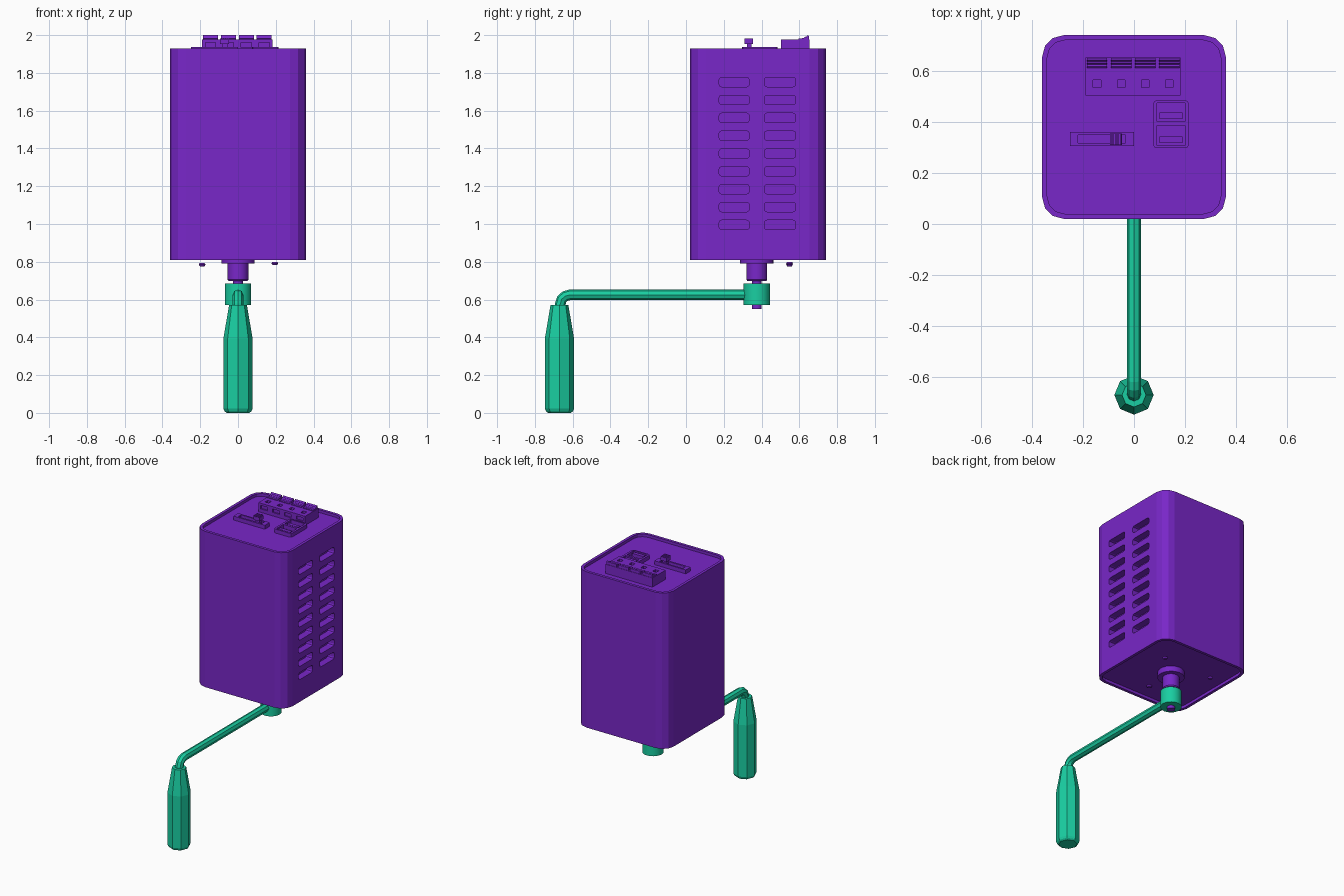
import bpy, bmesh, math
from mathutils import Vector, Matrix

if "Cube" in bpy.data.objects:
    bpy.data.objects.remove(bpy.data.objects["Cube"])


def material(name, rgb):
    m = bpy.data.materials.new(name)
    m.diffuse_color = (*rgb, 1)
    m.use_nodes = True
    m.node_tree.nodes["Principled BSDF"].inputs["Base Color"].default_value = m.diffuse_color
    return m


PURPLE = material("purple", (0.19, 0.02, 0.58))
GREEN = material("green", (0.01, 0.62, 0.36))


def finish(name, bm, mat=PURPLE, smooth=False):
    bmesh.ops.recalc_face_normals(bm, faces=bm.faces)
    me = bpy.data.meshes.new(name)
    bm.to_mesh(me)
    bm.free()
    ob = bpy.data.objects.new(name, me)
    bpy.context.collection.objects.link(ob)
    me.materials.append(mat)
    if smooth:
        bpy.ops.object.select_all(action='DESELECT')
        ob.select_set(True)
        bpy.context.view_layer.objects.active = ob
        bpy.ops.object.shade_smooth_by_angle(angle=math.radians(35))
    return ob


def add_box(bm, x, y, z, round_axis=None, r=0, seg=3):
    """Box from ranges; optionally rounds the edges parallel to one axis."""
    c = Vector([(a + b) / 2 for a, b in (x, y, z)])
    s = [b - a for a, b in (x, y, z)]
    vs = bmesh.ops.create_cube(bm, size=1, matrix=Matrix.Translation(c) @ Matrix.Diagonal((*s, 1)))["verts"]
    if round_axis is not None:
        edges = {e for v in vs for e in v.link_edges}
        edges = [e for e in edges
                 if abs((e.verts[0].co - e.verts[1].co).normalized()[round_axis]) > 0.9]
        bmesh.ops.bevel(bm, geom=edges, offset=r, segments=seg, profile=0.5, affect='EDGES')


def boxes(name, ranges, **kw):
    bm = bmesh.new()
    for b in ranges:
        add_box(bm, *b, **kw)
    return finish(name, bm)


def lathe(name, profile, x, y, sides, mat=PURPLE, smooth=False):
    """Closed solid turned about a vertical axis from (radius, z) points."""
    bm = bmesh.new()
    rings = [[bm.verts.new((x + r * math.cos(2 * math.pi * i / sides),
                            y + r * math.sin(2 * math.pi * i / sides), z))
              for i in range(sides)] for r, z in profile]
    for a, b in zip(rings, rings[1:]):
        for i in range(sides):
            j = (i + 1) % sides
            bm.faces.new((a[i], a[j], b[j], b[i]))
    bm.faces.new(rings[0])
    bm.faces.new(rings[-1])
    return finish(name, bm, mat, smooth)


def cut(ob, cutter):
    mod = ob.modifiers.new("pockets", 'BOOLEAN')
    mod.operation = 'DIFFERENCE'
    mod.solver = 'EXACT'
    mod.object = cutter
    bpy.context.view_layer.objects.active = ob
    bpy.ops.object.modifier_apply(modifier=mod.name)
    bpy.data.objects.remove(cutter)


# Housing: rounded box with a recessed lid and base
bm = bmesh.new()
add_box(bm, (-0.36, 0.36), (0.02, 0.74), (0.81, 1.93), round_axis=2, r=0.085)
for sign in (1, -1):
    face = max(bm.faces, key=lambda f: f.normal.z * sign + f.calc_area())
    face = next(f for f in bm.faces if f.normal.z * sign > 0.9)
    bmesh.ops.inset_region(bm, faces=[face], thickness=0.02, use_even_offset=True)
    new = bmesh.ops.extrude_face_region(bm, geom=[face])["geom"]
    if face.is_valid:
        bmesh.ops.delete(bm, geom=[face], context='FACES_ONLY')
    bmesh.ops.translate(bm, vec=(0, 0, -0.02 * sign),
                        verts=[g for g in new if isinstance(g, bmesh.types.BMVert)])
housing = finish("housing", bm)

# Vent slots, right side only
slots = boxes("vent_cutter",
              [((0.31, 0.40), y, (0.97 + 0.0945 * i, 1.02 + 0.0945 * i))
               for i in range(9) for y in ((0.175, 0.335), (0.415, 0.58))],
              round_axis=0, r=0.014, seg=2)
cut(housing, slots)

# Terminal block with wire holes, dividers and ridged levers
pitch = [-0.145 + 0.0945 * i for i in range(4)]
block = boxes("terminal_block", [((-0.19, 0.182), (0.503, 0.653), (1.905, 1.976))])
cut(block, boxes("wire_hole_cutter",
                 [((x - 0.015, x + 0.015), (0.535, 0.565), (1.94, 2.0)) for x in pitch]
                 + [((x - 0.027, x + 0.027), (0.49, 0.512), (1.935, 1.96)) for x in pitch]))
bm = bmesh.new()
for x in pitch:
    prof = [(0.596, 1.97), (0.596, 1.981), (0.612, 1.981), (0.618, 1.986), (0.624, 1.984),
            (0.63, 1.992), (0.636, 1.99), (0.643, 2.0), (0.65, 1.996), (0.65, 1.97)]
    f = bm.faces.new([bm.verts.new((x - 0.04, y, z)) for y, z in prof])
    g = bmesh.ops.extrude_face_region(bm, geom=[f], use_keep_orig=True)["geom"]
    bmesh.ops.translate(bm, vec=(0.08, 0, 0), verts=[v for v in g if isinstance(v, bmesh.types.BMVert)])
finish("terminal_levers", bm)

# Twin charging ports with tongues
ports = boxes("port_plate", [((0.075, 0.215), (0.297, 0.485), (1.90, 1.938))], round_axis=2, r=0.015, seg=2)
openings = ((0.308, 0.386), (0.402, 0.474))
cut(ports, boxes("port_cutter", [((0.09, 0.2), y, (1.908, 1.95)) for y in openings]))
boxes("port_tongues", [((0.1, 0.19), (y[0] + 0.01, y[0] + 0.034), (1.9, 1.934)) for y in openings])

# Slide switch
switch = boxes("switch_base", [((-0.25, 0.0), (0.305, 0.36), (1.90, 1.938))])
cut(switch, boxes("switch_cutter", [((-0.22, -0.033), (0.318, 0.349), (1.915, 1.95))]))
boxes("switch_knob",
      [((-0.085, -0.055), (0.322, 0.346), (1.91, 1.955)),
       ((-0.095, -0.047), (0.31, 0.355), (1.952, 1.977))]
      + [((-0.094 + 0.0098 * i, -0.088 + 0.0098 * i), (0.31, 0.355), (1.975, 1.983)) for i in range(5)])

# Output shaft with flange and collar
AXIS_Y = 0.375
lathe("drive_shaft", [(0.088, 0.84), (0.088, 0.79), (0.055, 0.79), (0.055, 0.705), (0.05, 0.698),
                      (0.026, 0.698), (0.026, 0.55)], 0, AXIS_Y, 24, smooth=True)

# Base screw heads; the front one sits in the recess
for n, (x, y, z) in enumerate([(-0.19, 0.548, 0.785), (0.195, 0.548, 0.792), (0, 0.155, 0.825)]):
    lathe(f"base_screw_{n + 1}", [(0.013, z + 0.008), (0.018, z), (0.012, z - 0.009)], x, y, 12, smooth=True)

# Crank hub
lathe("crank_hub", [(0.07, 0.57), (0.07, 0.684)], 0, AXIS_Y, 20, GREEN, smooth=True)

# Crank arm: eight-sided rod bent down at the end
cu = bpy.data.curves.new("crank_arm", 'CURVE')
cu.dimensions = '3D'
cu.bevel_depth = 0.028
cu.bevel_resolution = 2
cu.use_fill_caps = True
path = [(0.34, 0.625), (-0.615, 0.625), (-0.64, 0.618), (-0.658, 0.602), (-0.666, 0.575), (-0.668, 0.54)]
sp = cu.splines.new('POLY')
sp.points.add(len(path) - 1)
for p, (y, z) in zip(sp.points, path):
    p.co = (0, y, z, 1)
sp.use_smooth = False
cu.materials.append(GREEN)
bpy.context.collection.objects.link(bpy.data.objects.new("crank_arm", cu))

# Faceted hand grip
lathe("hand_grip", [(0.06, 0.0), (0.071, 0.008), (0.077, 0.022), (0.077, 0.395), (0.047, 0.572)],
      0, -0.67, 8, GREEN)
